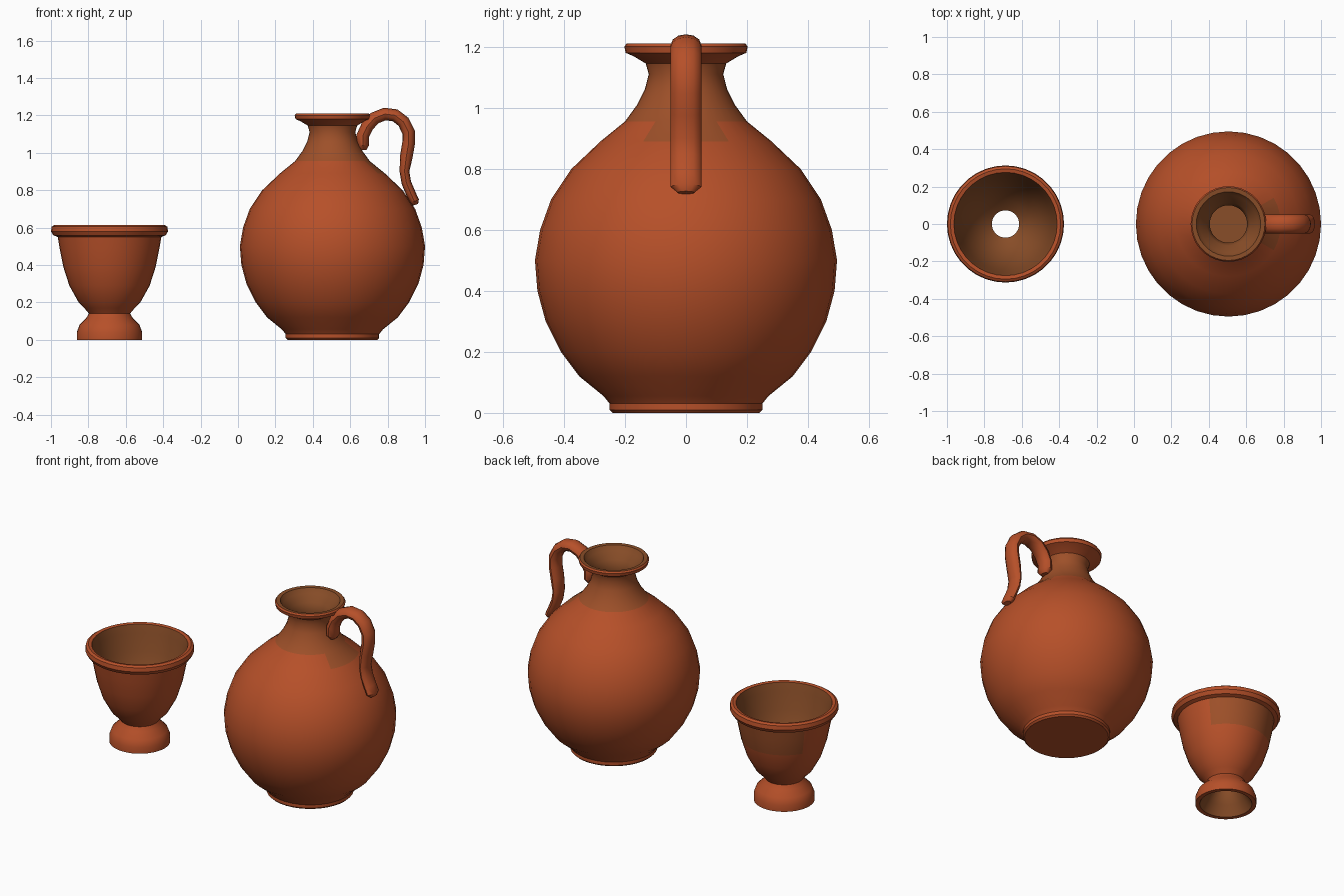
import bpy
import bmesh
from math import cos, sin, pi, radians
from mathutils import Vector

cube = bpy.data.objects.get("Cube")
if cube:
    bpy.data.objects.remove(cube, do_unlink=True)


def material(name, rgb):
    mat = bpy.data.materials.new(name)
    mat.use_nodes = True
    mat.diffuse_color = (*rgb, 1)
    mat.node_tree.nodes["Principled BSDF"].inputs["Base Color"].default_value = (*rgb, 1)
    return mat


MATERIALS = [
    material("terracotta", (0.47, 0.08, 0.022)),
    material("ochre_clay", (0.34, 0.08, 0.022)),
    material("brown_clay", (0.25, 0.075, 0.021)),
]
TERRACOTTA, OCHRE, BROWN = range(3)


def finish(name, bm, x, rule):
    """Turn a bmesh into a smooth object and colour its faces by a rule."""
    bmesh.ops.recalc_face_normals(bm, faces=bm.faces)
    for face in bm.faces:
        face.material_index = rule(face.calc_center_median(), face.normal)
    mesh = bpy.data.meshes.new(name)
    bm.to_mesh(mesh)
    bm.free()
    for mat in MATERIALS:
        mesh.materials.append(mat)
    obj = bpy.data.objects.new(name, mesh)
    obj.location.x = x
    bpy.context.collection.objects.link(obj)
    bpy.ops.object.select_all(action="DESELECT")
    obj.select_set(True)
    bpy.context.view_layer.objects.active = obj
    bpy.ops.object.shade_smooth_by_angle(angle=radians(38))
    return obj


def bridge(bm, rings, closed=False):
    """Join rings of vertices with quads."""
    pairs = list(zip(rings, rings[1:]))
    if closed:
        pairs.append((rings[-1], rings[0]))
    for a, b in pairs:
        n = len(a)
        for i in range(n):
            j = (i + 1) % n
            bm.faces.new((a[i], a[j], b[j], b[i]))


def lathe(profile, closed=False, sides=36):
    """Spin (radius, height) points around z."""
    bm = bmesh.new()
    rings = [[bm.verts.new((r * cos(2 * pi * i / sides), r * sin(2 * pi * i / sides), z))
              for i in range(sides)] for r, z in profile]
    bridge(bm, rings, closed)
    if not closed:
        bm.faces.new(rings[0])
        bm.faces.new(rings[-1])
    return bm


# Jug: outer wall, flared mouth, then the hollow inside
jug_outer = [(.24, 0), (.25, .01), (.25, .03), (.27, .055), (.35, .12), (.41, .2),
             (.46, .3), (.487, .4), (.495, .5), (.478, .6), (.442, .7), (.375, .8),
             (.28, .89), (.2, .955), (.16, 1.01), (.135, 1.06), (.122, 1.11),
             (.132, 1.145), (.17, 1.168), (.198, 1.18), (.202, 1.2), (.195, 1.21)]
jug_inner = [(.172, 1.208), (.155, 1.18), (.115, 1.14), (.1, 1.09), (.11, 1.03),
             (.17, .94), (.34, .8), (.45, .6), (.46, .45), (.4, .25), (.25, .06)]


def jug_colour(c, n):
    r = Vector((c.x, c.y)).length
    if c.z > 0.05 and (n.x * c.x + n.y * c.y < 0 or r < 0.02):
        return BROWN                       # inside wall and floor
    lowest = 0.9 if c.x > 0.9 * r else 0.98
    return OCHRE if lowest < c.z < 1.13 else TERRACOTTA


finish("jug_body", lathe(jug_outer + jug_inner), 0.505, jug_colour)

# Jug handle: an oval strap swept along a hooked path
path = [(.668, 1.015), (.667, 1.04), (.667, 1.09), (.69, 1.14), (.73, 1.185),
        (.785, 1.207), (.84, 1.2), (.885, 1.165), (.912, 1.11), (.912, 1.05),
        (.9, .98), (.89, .9), (.9, .84), (.925, .78), (.943, .74), (.949, .722)]
points = [Vector((x, 0, z)) for x, z in path]
bm = bmesh.new()
rings = []
for k, p in enumerate(points):
    tangent = (points[min(k + 1, len(points) - 1)] - points[max(k - 1, 0)]).normalized()
    across = tangent.cross(Vector((0, 1, 0)))
    size = 0.55 if k in (0, len(points) - 1) else 1
    thick = 0.034 if k < 11 else 0.026
    rings.append([bm.verts.new(p + size * (across * thick * cos(2 * pi * i / 12)
                                           + Vector((0, 0.05 * sin(2 * pi * i / 12), 0))))
                  for i in range(12)])
bridge(bm, rings)
bm.faces.new(rings[0])
bm.faces.new(rings[-1])
finish("jug_handle", bm, 0, lambda c, n: TERRACOTTA)

# Cup: flared foot, bowl, rolled rim, and an opening running through the stem
cup_outer = [(.175, 0), (.175, .04), (.16, .08), (.125, .115), (.11, .14), (.135, .17),
             (.165, .2), (.215, .29), (.247, .39), (.267, .49), (.277, .55),
             (.3, .558), (.313, .58), (.309, .605), (.295, .614)]
cup_inner = [(.276, .61), (.264, .56), (.245, .45), (.195, .3), (.125, .2), (.073, .16),
             (.073, .12), (.115, .06), (.15, 0)]


def cup_colour(c, n):
    if n.x * c.x + n.y * c.y < 0 and c.z < 0.59:
        return BROWN                       # inside of bowl and foot
    stained = 0.4 < c.z < 0.55 and c.y > 0.13
    return OCHRE if stained else TERRACOTTA


finish("cup", lathe(cup_outer + cup_inner, closed=True), -0.687, cup_colour)
